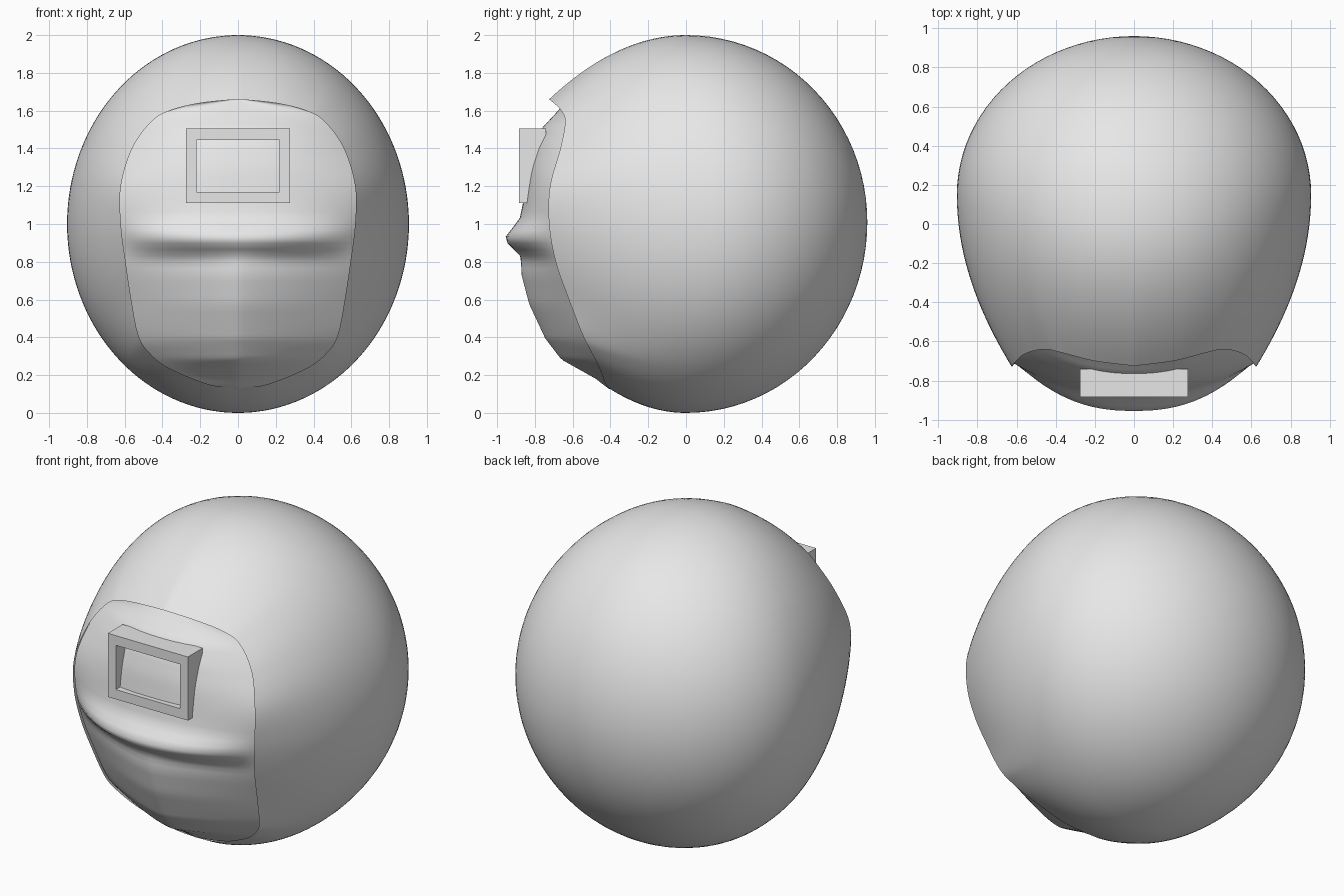
import bpy, bmesh, math
from mathutils import Vector

if "Cube" in bpy.data.objects:
    bpy.data.objects.remove(bpy.data.objects["Cube"])

grey = bpy.data.materials.new("light_grey")
grey.use_nodes = True
colour = (0.8, 0.8, 0.8, 1)
grey.diffuse_color = colour
grey.node_tree.nodes["Principled BSDF"].inputs["Base Color"].default_value = colour


def spline(points, steps):
    """Smooth curve through the points."""
    pts = [Vector(p) for p in points]
    out = []
    for i in range(len(pts) - 1):
        a, b = pts[max(i - 1, 0)], pts[i]
        c, d = pts[i + 1], pts[min(i + 2, len(pts) - 1)]
        for k in range(steps):
            t = k / steps
            out.append(b + 0.5 * t * (c - a + t * (2 * a - 5 * b + 4 * c - d
                                                   + t * (3 * (b - c) + d - a))))
    return out + [pts[-1]]


def lookup(table, z):
    """Linear value from a table sorted by falling height."""
    for (z0, v0), (z1, v1) in zip(table, table[1:]):
        if z >= z1:
            return v0 + (v1 - v0) * min(1, max(0, (z0 - z) / (z0 - z1)))
    return table[-1][1]


def surface(name, rows, closed=False):
    """Skin rows of points, with faces turned outward."""
    bm = bmesh.new()
    grid = [[bm.verts.new(p) for p in row] for row in rows]
    for r0, r1 in zip(grid, grid[1:]):
        n = len(r0)
        for j in range(n if closed else n - 1):
            k = (j + 1) % n
            bm.faces.new((r0[j], r0[k], r1[k], r1[j]))
    bmesh.ops.remove_doubles(bm, verts=bm.verts, dist=0.0005)
    bm.normal_update()
    centre = Vector((0, 0, 1))
    if sum(f.normal.dot(f.calc_center_median() - centre) for f in bm.faces) < 0:
        bmesh.ops.reverse_faces(bm, faces=bm.faces)
    for f in bm.faces:
        f.smooth = True
    mesh = bpy.data.meshes.new(name)
    bm.to_mesh(mesh)
    bm.free()
    obj = bpy.data.objects.new(name, mesh)
    bpy.context.collection.objects.link(obj)
    mesh.materials.append(grey)
    return obj


# Half outline of the face opening, top to bottom
rim = spline([
    (0, -.725, 1.66), (.2, -.70, 1.64), (.36, -.66, 1.60), (.46, -.64, 1.54),
    (.56, -.665, 1.40), (.62, -.72, 1.2), (.62, -.725, 1.0), (.595, -.69, .8),
    (.565, -.62, .6), (.53, -.55, .42), (.48, -.505, .33), (.37, -.46, .24),
    (.15, -.425, .15), (0, -.415, .135)], 6)
ring = rim + [Vector((-p.x, p.y, p.z)) for p in rim[-2:0:-1]]

# Helmet shell: opening, widest outline, then back pole
rows = []
FRONT, BACK = 20, 24
for i in range(FRONT + BACK + 1):
    row = []
    for p in ring:
        phi = math.atan2(p.z - 1, p.x / .905)
        edge = Vector((.905 * math.cos(phi), .15 * math.cos(phi) ** 2, 1 + math.sin(phi)))
        if i < FRONT:
            u = 1 - i / FRONT
            q = edge.lerp(p, u * u)
            q.y = edge.y + (p.y - edge.y) * u
        else:
            t = (i - FRONT) / BACK * math.pi / 2
            q = Vector((edge.x * math.cos(t), edge.y + (.96 - edge.y) * math.sin(t),
                        1.01 + (edge.z - 1.01) * math.cos(t)))
        row.append(q)
    rows.append(row)
surface("helmet_shell", rows, closed=True)

# Face mask: centre profile with a brow ridge, falling back to the opening
profile = [(1.66, -.62), (1.58, -.69), (1.5, -.765), (1.4, -.81), (1.29, -.84),
           (1.1, -.865), (1.03, -.88), (.92, -.965), (.83, -.875), (.73, -.87),
           (.58, -.83), (.4, -.745), (.29, -.66), (.19, -.48), (.13, -.40)]
bend = [(1.7, 2.1), (.95, 2.5), (.8, 1.4), (.1, 1.3)]
COLS = 20
rows = []
for p in rim:
    mid = lookup(profile, p.z)
    row = []
    for j in range(-COLS, COLS + 1):
        s = j / COLS
        w = abs(s) ** lookup(bend, p.z)
        row.append((p.x * s * 1.015, mid + (p.y + .03 - mid) * w,
                    1 + (p.z - 1) * 1.01))
    rows.append(row)
surface("face_mask", rows)


# Rectangular frame around the viewing window
def bar(name, x0, x1, z0, z1):
    y0, y1 = -.885, -.74
    bpy.ops.mesh.primitive_cube_add(size=1, location=((x0 + x1) / 2, (y0 + y1) / 2, (z0 + z1) / 2))
    obj = bpy.context.object
    obj.name = name
    obj.scale = (x1 - x0, y1 - y0, z1 - z0)
    obj.data.materials.append(grey)


bar("window_frame_top", -.275, .275, 1.445, 1.505)
bar("window_frame_bottom", -.275, .275, 1.11, 1.17)
bar("window_frame_left", .22, .275, 1.17, 1.445)
bar("window_frame_right", -.275, -.22, 1.17, 1.445)
